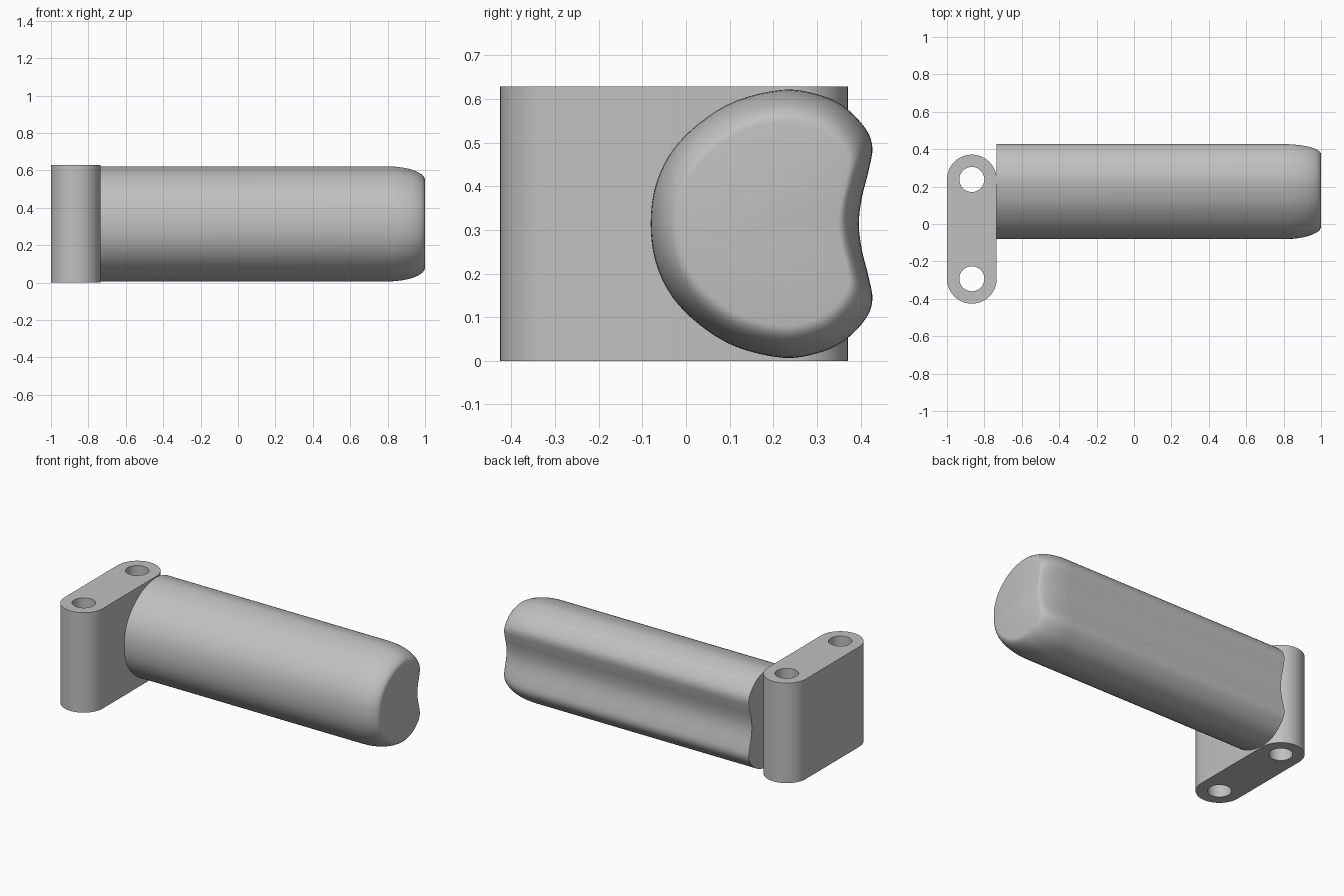
import bpy, bmesh
from math import sin, cos, pi, radians
from mathutils import Vector

if "Cube" in bpy.data.objects:
    bpy.data.objects.remove(bpy.data.objects["Cube"], do_unlink=True)

HEIGHT = 0.628

grey = bpy.data.materials.new("plain grey")
grey.use_nodes = True
grey.diffuse_color = (0.53, 0.53, 0.53, 1)
grey.node_tree.nodes["Principled BSDF"].inputs["Base Color"].default_value = grey.diffuse_color


def finish(name, bm, angle):
    """Turn a bmesh into a grey object, smooth except at sharp edges."""
    bmesh.ops.recalc_face_normals(bm, faces=bm.faces)
    mesh = bpy.data.meshes.new(name)
    bm.to_mesh(mesh)
    bm.free()
    mesh.materials.append(grey)
    obj = bpy.data.objects.new(name, mesh)
    bpy.context.collection.objects.link(obj)
    bpy.ops.object.select_all(action='DESELECT')
    obj.select_set(True)
    bpy.context.view_layer.objects.active = obj
    bpy.ops.object.shade_smooth_by_angle(angle=radians(angle))
    return obj


def arc(cx, cy, r, start, end, steps):
    angles = [start + (end - start) * i / steps for i in range(steps + 1)]
    return [(cx + r * cos(a), cy + r * sin(a)) for a in angles]


def add_loop(bm, points):
    verts = [bm.verts.new((x, y, 0)) for x, y in points]
    return [bm.edges.new((v, verts[i - 1])) for i, v in enumerate(verts)]


# Mounting block: rounded slab with two vertical through holes
block_x, half_width, hole_radius = -0.867, 0.133, 0.067
back_y, front_y = 0.238, -0.293
bm = bmesh.new()
edges = add_loop(bm, arc(block_x, back_y, half_width, 0, pi, 24)
                 + arc(block_x, front_y, half_width, pi, 2 * pi, 24))
for y in (back_y, front_y):
    edges += add_loop(bm, arc(block_x, y, hole_radius, 0, 2 * pi, 32)[:-1])
bmesh.ops.triangle_fill(bm, edges=edges, use_beauty=True)
top = bmesh.ops.extrude_face_region(bm, geom=bm.faces[:], use_keep_orig=True)
bmesh.ops.translate(bm, vec=(0, 0, HEIGHT),
                    verts=[g for g in top["geom"] if isinstance(g, bmesh.types.BMVert)])
finish("mounting_block", bm, 35)


# Grip section: upper half of the outline (y, height above the middle), mirrored
half = [(-0.081, 0), (-0.069, 0.09), (-0.031, 0.168), (0.032, 0.232),
        (0.115, 0.282), (0.222, 0.307), (0.3, 0.297), (0.36, 0.27),
        (0.41, 0.22), (0.427, 0.175), (0.418, 0.12), (0.403, 0.06), (0.396, 0)]
outline = [Vector(p) for p in half + [(y, -z) for y, z in half[-2:0:-1]]]


def smooth_closed(points, steps):
    """Closed Catmull-Rom curve through the points."""
    result = []
    n = len(points)
    for i in range(n):
        a, b, c, d = (points[(i + k) % n] for k in (-1, 0, 1, 2))
        for s in range(steps):
            t = s / steps
            result.append(b + 0.5 * t * (c - a + t * (2 * a - 5 * b + 4 * c - d
                                         + t * (3 * (b - c) + d - a))))
    return result


# Grip: straight body with an elliptically rounded free end
section = smooth_closed(outline, 4)
stations = [(-0.735, 1.0)]
steps = 12
for i in range(steps + 1):
    a = i / steps * pi / 2
    stations.append((0.8 + 0.2 * sin(a), 1 - 0.24 * (1 - cos(a))))

bm = bmesh.new()
mid_y = 0.2
rings = [[bm.verts.new((x, mid_y + (p.x - mid_y) * s, HEIGHT / 2 + p.y * s))
          for p in section] for x, s in stations]
for r0, r1 in zip(rings, rings[1:]):
    for i in range(len(section)):
        bm.faces.new((r0[i - 1], r0[i], r1[i], r1[i - 1]))
for ring in (rings[0], rings[-1]):
    bm.faces.new(ring)
finish("grip", bm, 40)
